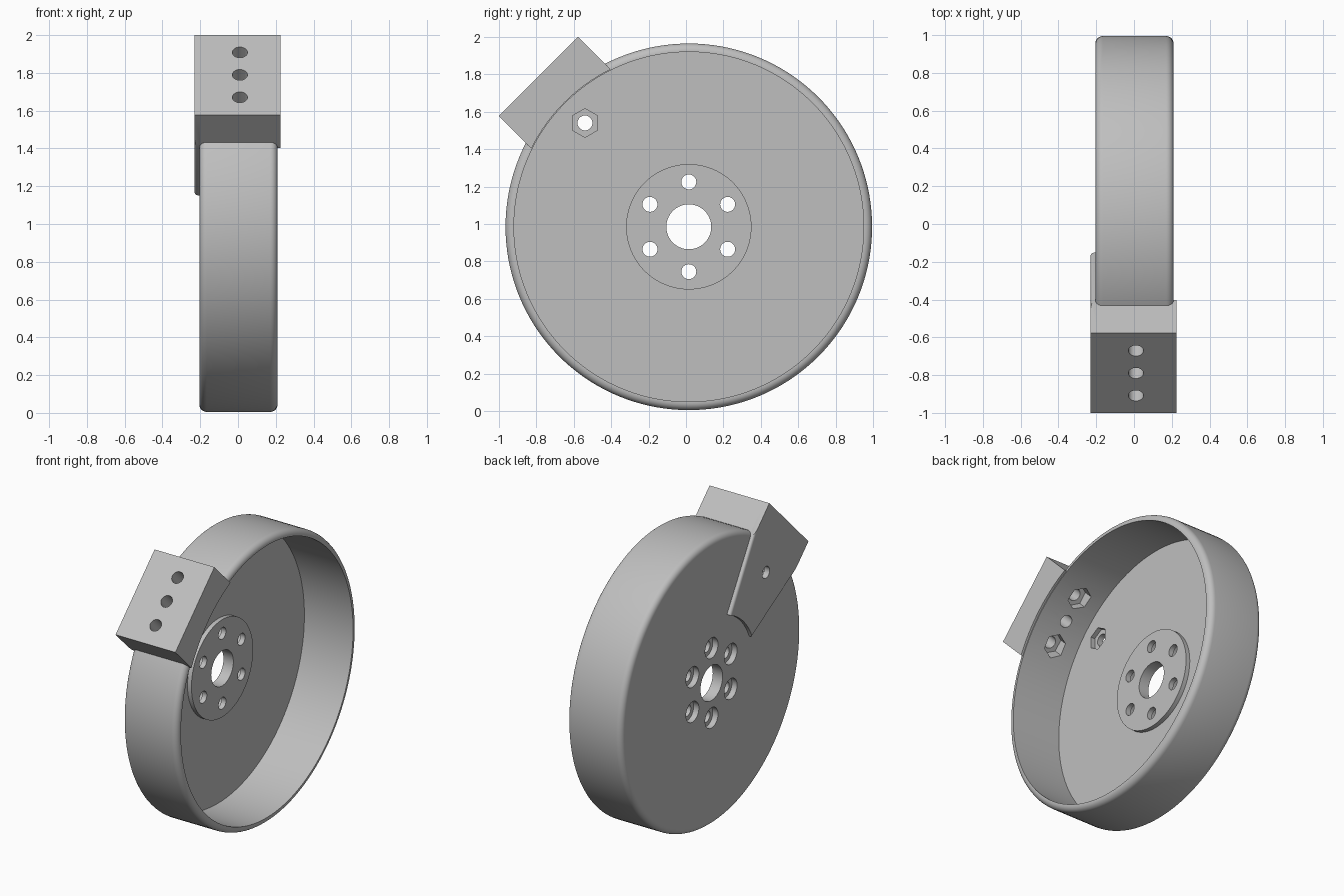
import bpy, bmesh, math
from mathutils import Matrix, Vector

cube = bpy.data.objects.get("Cube")
if cube:
    bpy.data.objects.remove(cube, do_unlink=True)

CENTRE = Vector((0, 0.015, 0.985))      # wheel axle, running along x
S = math.sqrt(0.5)
RADIAL = Vector((0, -S, S))             # direction in which the block sticks out
TANGENT = Vector((0, S, S))
ALONG_X = Matrix.Rotation(math.pi / 2, 4, 'Y') @ Matrix.Rotation(math.pi / 2, 4, 'Z')
ALONG_RADIAL = Matrix.Rotation(math.pi / 4, 4, 'X')

grey = bpy.data.materials.new("light grey")
grey.use_nodes = True
COLOUR = (0.52, 0.52, 0.52, 1)
grey.diffuse_color = COLOUR
grey.node_tree.nodes["Principled BSDF"].inputs["Base Color"].default_value = COLOUR


def place(x, out, side):
    """Point given by x, distance out along the block and sideways offset."""
    return CENTRE + Vector((x, 0, 0)) + RADIAL * out + TANGENT * side


def make_object(name, bm):
    bmesh.ops.recalc_face_normals(bm, faces=bm.faces)
    mesh = bpy.data.meshes.new(name)
    bm.to_mesh(mesh)
    bm.free()
    mesh.materials.append(grey)
    obj = bpy.data.objects.new(name, mesh)
    bpy.context.collection.objects.link(obj)
    return obj


def cutter(start, axis, rotation, radius, length, sides=32):
    bm = bmesh.new()
    middle = start + axis * length / 2
    bmesh.ops.create_cone(bm, cap_ends=True, segments=sides, radius1=radius, radius2=radius,
                          depth=length, matrix=Matrix.Translation(middle) @ rotation)
    obj = make_object("hole_cutter", bm)
    obj.hide_render = True
    return obj


def extrude(name, outline, x0, x1, rounding=0):
    bm = bmesh.new()
    face = bm.faces.new([bm.verts.new(place(x0, o, s)) for o, s in outline])
    moved = bmesh.ops.extrude_face_region(bm, geom=[face], use_keep_orig=True)
    verts = [v for v in moved["geom"] if isinstance(v, bmesh.types.BMVert)]
    bmesh.ops.translate(bm, verts=verts, vec=(x1 - x0, 0, 0))
    if rounding:
        # Round the outer edges of the two tapering sides
        edges = [e for e in bm.edges if all(v.co.x < x0 + 0.001 for v in e.verts)
                 and 0.3 < e.calc_length() < 0.58
                 and all((v.co - CENTRE).dot(RADIAL) < 1 for v in e.verts)]
        bmesh.ops.bevel(bm, geom=edges, offset=rounding, segments=4, profile=0.5, affect='EDGES')
    return make_object(name, bm)


def arc(radius, half_width, steps=20):
    """Arc around the axle between -half_width and +half_width."""
    lim = math.asin(half_width / radius)
    return [(radius * math.cos(t), radius * math.sin(t))
            for t in (-lim + 2 * lim * i / steps for i in range(steps + 1))]


def fillet(cx, cr, radius, a0, a1, steps=6):
    return [(cx + radius * math.cos(math.radians(a0 + (a1 - a0) * i / steps)),
             cr + radius * math.sin(math.radians(a0 + (a1 - a0) * i / steps)))
            for i in range(steps + 1)]


# Wheel: dish with raised hub, turned around the axle
F = 0.04
profile = ([(-0.205, 0.12)] + fillet(-0.205 + F, 0.98 - F, F, 180, 90)
           + fillet(0.21 - F, 0.98 - F, F, 90, 0)
           + [(0.21, 0.935), (-0.16, 0.935), (-0.16, 0.335), (-0.13, 0.335), (-0.13, 0.12)])
bm = bmesh.new()
ring = [bm.verts.new(CENTRE + Vector((x, 0, r))) for x, r in profile]
loop = [bm.edges.new((ring[i - 1], ring[i])) for i in range(len(ring))]
bmesh.ops.spin(bm, geom=ring + loop, cent=CENTRE, axis=(1, 0, 0),
               angle=math.tau, steps=144, use_merge=True)
bmesh.ops.remove_doubles(bm, verts=bm.verts, dist=0.0001)
wheel = make_object("wheel", bm)

# Mounting block hugging the rim
block = extrude("mounting_block", arc(0.94, 0.3) + [(1.138, 0.3), (1.138, -0.3)], -0.2, 0.225)

# Tapering arm on the closed side
arm = extrude("mounting_arm", arc(0.44, 0.17) + [(0.9, 0.3), (1.138, 0.3), (1.138, -0.3), (0.9, -0.3)],
              -0.23, -0.195, rounding=0.018)

X = Vector((1, 0, 0))
hub_cuts, arm_cuts, block_cuts = [], [], []

# Six counterbored hub holes
for i in range(6):
    t = math.tau * i / 6
    spot = CENTRE + Vector((-0.3, 0.24 * math.sin(t), 0.24 * math.cos(t)))
    hub_cuts.append(cutter(spot, X, ALONG_X, 0.04, 0.3))
    hub_cuts.append(cutter(spot, X, ALONG_X, 0.07, 0.135))

# Arm bolt with its hexagonal nut pocket
arm_cuts.append(cutter(place(-0.3, 0.785, 0), X, ALONG_X, 0.04, 0.25))
hub_cuts.append(cutter(place(-0.19, 0.785, 0), X, ALONG_X, 0.077, 0.1, 6))

# Three block bolts, the outer two with nut pockets
for side in (-0.168, 0, 0.168):
    block_cuts.append(cutter(place(0.01, 0.85, side), RADIAL, ALONG_RADIAL, 0.04, 0.4))
    if side:
        block_cuts.append(cutter(place(0.01, 0.85, side), RADIAL, ALONG_RADIAL, 0.077, 0.14, 6))

for obj, cuts in ((wheel, hub_cuts + arm_cuts + block_cuts), (block, block_cuts), (arm, arm_cuts)):
    bpy.ops.object.select_all(action='DESELECT')
    bpy.context.view_layer.objects.active = obj
    obj.select_set(True)
    for c in cuts:
        mod = obj.modifiers.new("hole", 'BOOLEAN')
        mod.operation = 'DIFFERENCE'
        mod.solver = 'EXACT'
        mod.object = c
        bpy.ops.object.modifier_apply(modifier=mod.name)
    bpy.ops.object.shade_smooth_by_angle(angle=math.radians(30))

for c in hub_cuts + arm_cuts + block_cuts:
    bpy.data.objects.remove(c, do_unlink=True)
